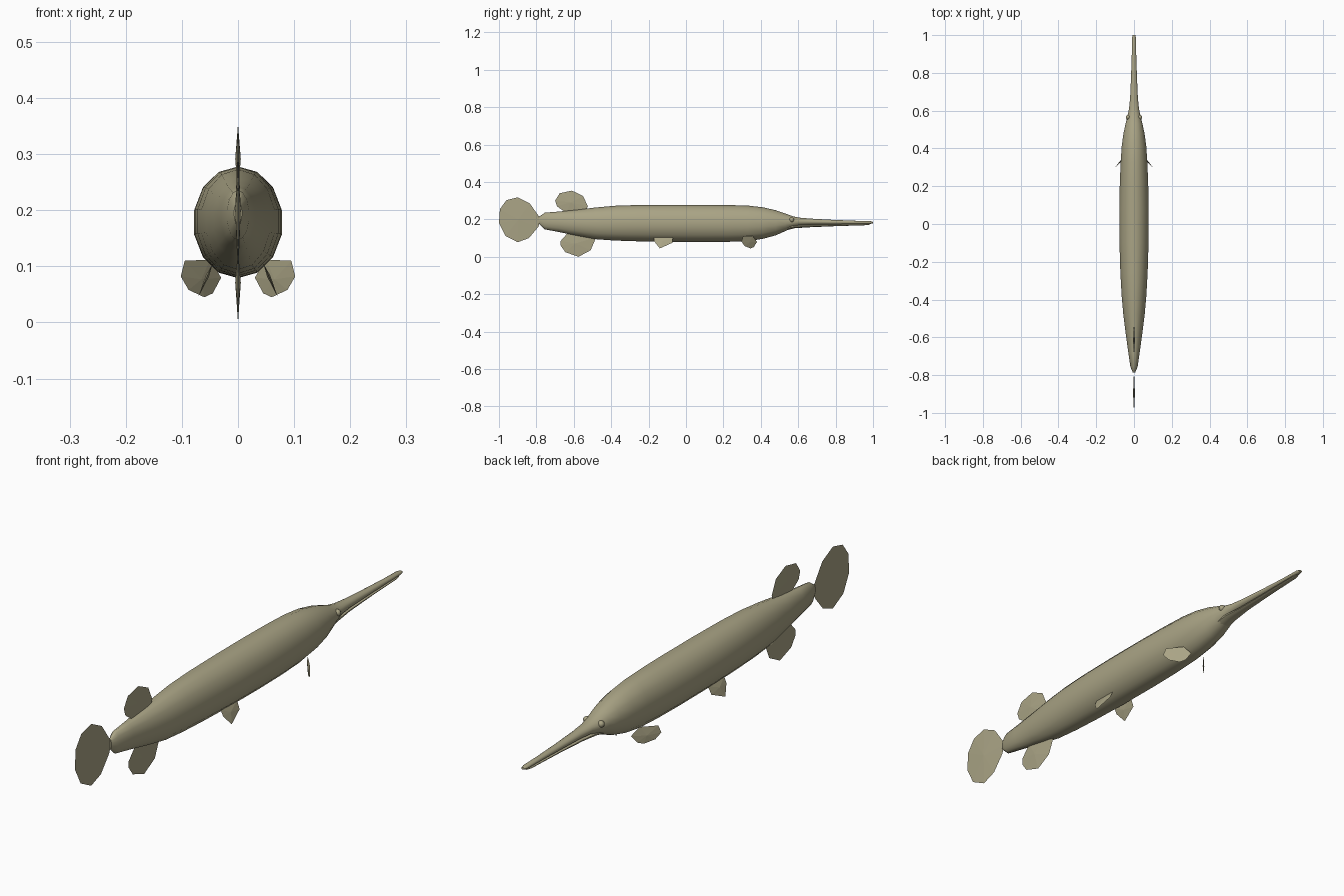
import bpy, bmesh, math
from mathutils import Vector

if "Cube" in bpy.data.objects:
    bpy.data.objects.remove(bpy.data.objects["Cube"], do_unlink=True)

skin = bpy.data.materials.new("olive_khaki")
skin.use_nodes = True
COLOR = (0.40, 0.37, 0.235, 1)
skin.diffuse_color = COLOR
skin.node_tree.nodes["Principled BSDF"].inputs["Base Color"].default_value = COLOR


def finish(name, bm, smooth=None):
    bmesh.ops.recalc_face_normals(bm, faces=bm.faces)
    mesh = bpy.data.meshes.new(name)
    bm.to_mesh(mesh)
    bm.free()
    mesh.materials.append(skin)
    ob = bpy.data.objects.new(name, mesh)
    bpy.context.collection.objects.link(ob)
    if smooth:
        bpy.ops.object.select_all(action='DESELECT')
        ob.select_set(True)
        bpy.context.view_layer.objects.active = ob
        bpy.ops.object.shade_smooth_by_angle(angle=math.radians(smooth))
    return ob


def loft(name, stations, sides):
    """Skin elliptical rings given as (y, top z, bottom z, half width)."""
    bm = bmesh.new()
    rings = []
    for y, top, bottom, rx in stations:
        zc, rz = (top + bottom) / 2, (top - bottom) / 2
        rings.append([bm.verts.new((rx * math.sin(a), y, zc + rz * math.cos(a)))
                      for a in (math.tau * i / sides for i in range(sides))])
    for a, b in zip(rings, rings[1:]):
        for i in range(sides):
            j = (i + 1) % sides
            bm.faces.new((a[i], a[j], b[j], b[i]))
    bm.faces.new(rings[0])
    bm.faces.new(rings[-1])
    return finish(name, bm, 50)


def fin(name, points, half):
    """Flat fin with a sharp rim, swelling slightly towards its middle."""
    bm = bmesh.new()
    pts = [Vector(p) for p in points]
    mid = sum(pts, Vector()) / len(pts)
    normal = sum(((p - mid).cross(q - mid) for p, q in zip(pts, pts[1:] + pts[:1])),
                 Vector()).normalized()
    rim = [bm.verts.new(p) for p in pts]
    for s in (1, -1):
        peak = bm.verts.new(mid + normal * half * s)
        for a, b in zip(rim, rim[1:] + rim[:1]):
            bm.faces.new((a, b, peak))
    return finish(name, bm)


# Body running into the long upper jaw
loft("body", [
    (-0.785, 0.215, 0.175, 0.007), (-0.755, 0.236, 0.147, 0.020),
    (-0.68, 0.242, 0.133, 0.031), (-0.58, 0.252, 0.112, 0.045),
    (-0.48, 0.264, 0.094, 0.058), (-0.38, 0.273, 0.087, 0.067),
    (-0.26, 0.277, 0.083, 0.074), (-0.10, 0.278, 0.080, 0.079),
    (0.08, 0.278, 0.079, 0.080), (0.22, 0.277, 0.080, 0.077),
    (0.33, 0.274, 0.084, 0.072), (0.41, 0.265, 0.096, 0.067),
    (0.48, 0.249, 0.115, 0.057), (0.53, 0.232, 0.137, 0.046),
    (0.57, 0.217, 0.155, 0.036), (0.61, 0.209, 0.167, 0.027),
    (0.67, 0.204, 0.171, 0.021), (0.78, 0.198, 0.173, 0.016),
    (0.90, 0.193, 0.175, 0.012), (0.985, 0.191, 0.176, 0.011),
    (1.0, 0.187, 0.179, 0.007)], 14)

# Lower jaw
loft("lower_jaw", [
    (0.53, 0.172, 0.140, 0.030), (0.58, 0.172, 0.153, 0.027),
    (0.66, 0.172, 0.158, 0.018), (0.80, 0.174, 0.164, 0.013),
    (0.96, 0.176, 0.169, 0.010), (0.98, 0.175, 0.171, 0.006)], 10)

# Fins on the centre line, outlined in (y, z)
for name, outline in (
    ("tail_fin", [(-0.775, 0.20), (-0.835, 0.285), (-0.90, 0.318), (-0.96, 0.303),
                  (-0.995, 0.255), (-1.0, 0.18), (-0.965, 0.112), (-0.90, 0.078),
                  (-0.84, 0.10), (-0.79, 0.16)]),
    ("dorsal_fin", [(-0.70, 0.30), (-0.675, 0.34), (-0.61, 0.354), (-0.55, 0.325),
                    (-0.525, 0.27), (-0.54, 0.235), (-0.64, 0.235), (-0.69, 0.27)]),
    ("anal_fin", [(-0.67, 0.06), (-0.645, 0.025), (-0.575, 0.0), (-0.51, 0.035),
                  (-0.48, 0.105), (-0.55, 0.13), (-0.63, 0.13), (-0.67, 0.085)]),
):
    fin(name, [(0, y, z) for y, z in outline], 0.005)

# Paired fins and eyes
PECTORAL = [(0.050, 0.112), (0.095, 0.110), (0.102, 0.082), (0.088, 0.058),
            (0.060, 0.045), (0.045, 0.052), (0.030, 0.080)]
PELVIC = [(-0.17, 0.105), (-0.07, 0.105), (-0.073, 0.075), (-0.14, 0.045),
          (-0.17, 0.083)]
for side, s in (("left", 1), ("right", -1)):
    fin(side + "_pectoral_fin",
        [(s * x, 0.298 + 1.15 * (0.101 - x), z) for x, z in PECTORAL], 0.003)
    fin(side + "_pelvic_fin",
        [(s * (0.043 + 0.43 * (0.11 - z)), y, z) for y, z in PELVIC], 0.003)
    bm = bmesh.new()
    bmesh.ops.create_uvsphere(bm, u_segments=10, v_segments=6, radius=0.013)
    bmesh.ops.translate(bm, verts=bm.verts, vec=(s * 0.031, 0.565, 0.198))
    finish(side + "_eye", bm, 60)
